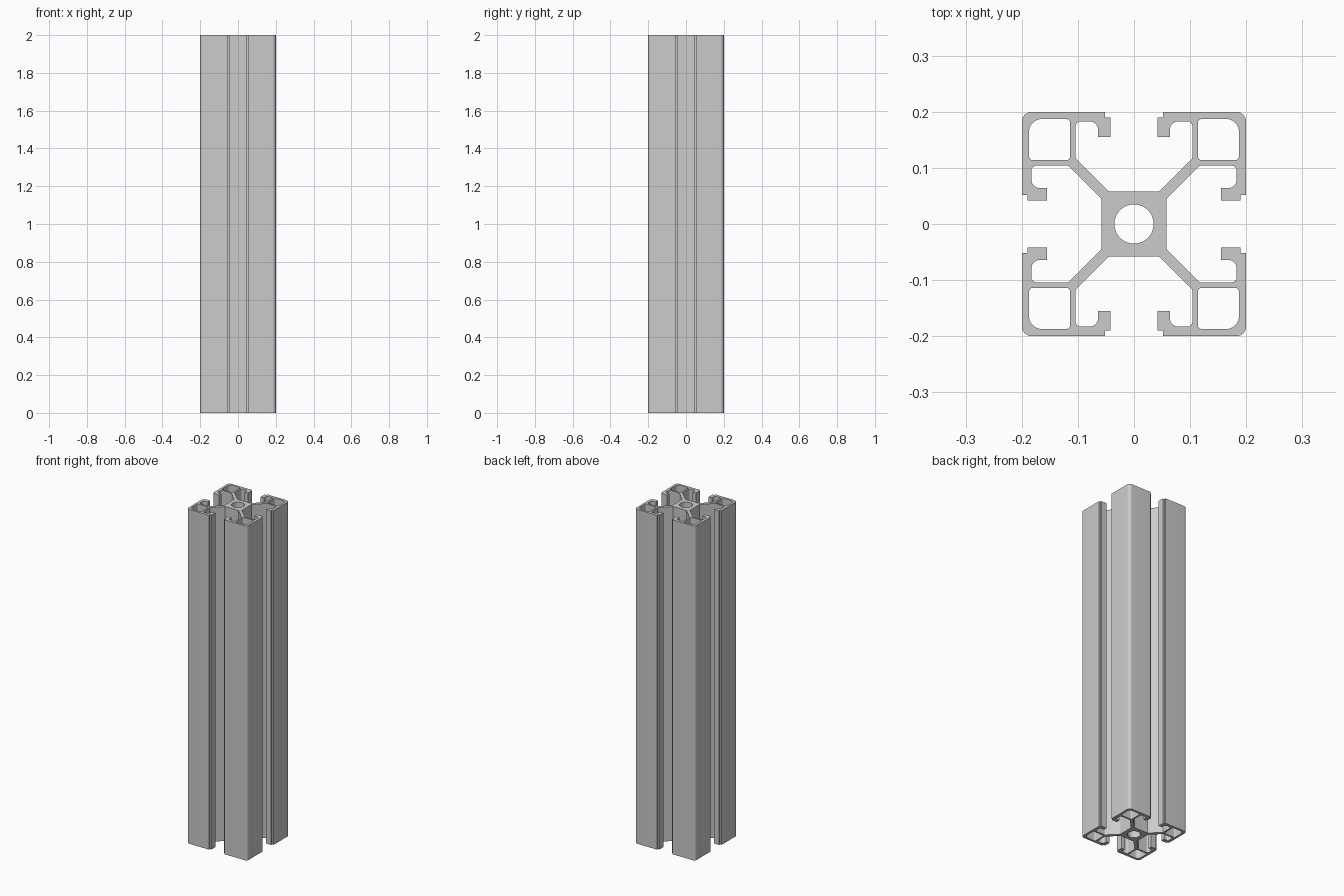
import bpy, bmesh, math
from mathutils import Vector

cube = bpy.data.objects.get("Cube")
if cube:
    bpy.data.objects.remove(cube, do_unlink=True)

HEIGHT = 2.0
BORE_RADIUS = 0.035
FILLET_STEPS = 6


def fillet(corners):
    """Round each (x, y, radius) corner of a closed outline."""
    out = []
    n = len(corners)
    for i, (x, y, r) in enumerate(corners):
        p = Vector((x, y))
        if r == 0:
            out.append(p)
            continue
        a = (Vector(corners[i - 1][:2]) - p).normalized()
        b = (Vector(corners[(i + 1) % n][:2]) - p).normalized()
        half = a.angle(b) / 2
        centre = p + (a + b).normalized() * (r / math.sin(half))
        start = p + a * (r / math.tan(half)) - centre
        end = p + b * (r / math.tan(half)) - centre
        for k in range(FILLET_STEPS + 1):
            out.append(centre + start.lerp(end, k / FILLET_STEPS).normalized() * r)
    return out


def quarter_turn(corners, turns):
    for _ in range(turns):
        corners = [(-y, x, r) for x, y, r in corners]
    return corners


# Half of one T-slot: core, diagonal web, pocket, lip, outer face
half_slot = [
    (0.045, 0.058, 0.004), (0.104, 0.117, 0.004), (0.104, 0.183, 0.009),
    (0.064, 0.183, 0.015), (0.064, 0.155, 0), (0.042, 0.155, 0),
    (0.042, 0.19, 0), (0.052, 0.19, 0), (0.052, 0.2, 0),
]
mirrored_half = [(-x, y, r) for x, y, r in half_slot]

# One side runs anticlockwise, from the rounded corner across the slot
side = [(0.2, 0.2, 0.018)] + half_slot[::-1] + mirrored_half
outline = [c for t in range(4) for c in quarter_turn(side, t)]

# Hollow corner chamber
chamber = [(0.114, 0.114, 0.006), (0.187, 0.114, 0.006),
           (0.187, 0.187, 0.022), (0.114, 0.187, 0.006)]

loops = [fillet(outline)]
loops += [fillet(quarter_turn(chamber, t)) for t in range(4)]
loops.append([Vector((BORE_RADIUS * math.cos(a), BORE_RADIUS * math.sin(a)))
              for a in (math.tau * k / 48 for k in range(48))])

# Filled cross-section extruded to full height
curve = bpy.data.curves.new("rail_section", "CURVE")
curve.dimensions = "2D"
curve.fill_mode = "BOTH"
curve.extrude = HEIGHT / 2
for loop in loops:
    spline = curve.splines.new("POLY")
    spline.points.add(len(loop) - 1)
    for point, co in zip(spline.points, loop):
        point.co = (co.x, co.y, 0, 1)
    spline.use_cyclic_u = True

helper = bpy.data.objects.new("rail_section", curve)
bpy.context.collection.objects.link(helper)
bpy.context.view_layer.update()
depsgraph = bpy.context.evaluated_depsgraph_get()
mesh = bpy.data.meshes.new_from_object(helper.evaluated_get(depsgraph))
bpy.data.objects.remove(helper, do_unlink=True)
bpy.data.curves.remove(curve)

# Weld caps to walls and stand the rail on the floor
bm = bmesh.new()
bm.from_mesh(mesh)
bmesh.ops.remove_doubles(bm, verts=bm.verts, dist=0.00005)
bmesh.ops.translate(bm, verts=bm.verts, vec=(0, 0, HEIGHT / 2))
bmesh.ops.recalc_face_normals(bm, faces=bm.faces)
bm.to_mesh(mesh)
bm.free()

# Aluminium grey
grey = bpy.data.materials.new("aluminium_grey")
grey.use_nodes = True
colour = (0.6, 0.6, 0.6, 1)
grey.diffuse_color = colour
grey.node_tree.nodes["Principled BSDF"].inputs["Base Color"].default_value = colour
mesh.materials.clear()
mesh.materials.append(grey)

rail = bpy.data.objects.new("slotted_rail", mesh)
bpy.context.collection.objects.link(rail)
bpy.ops.object.select_all(action="DESELECT")
rail.select_set(True)
bpy.context.view_layer.objects.active = rail
bpy.ops.object.shade_smooth_by_angle(angle=math.radians(30))
